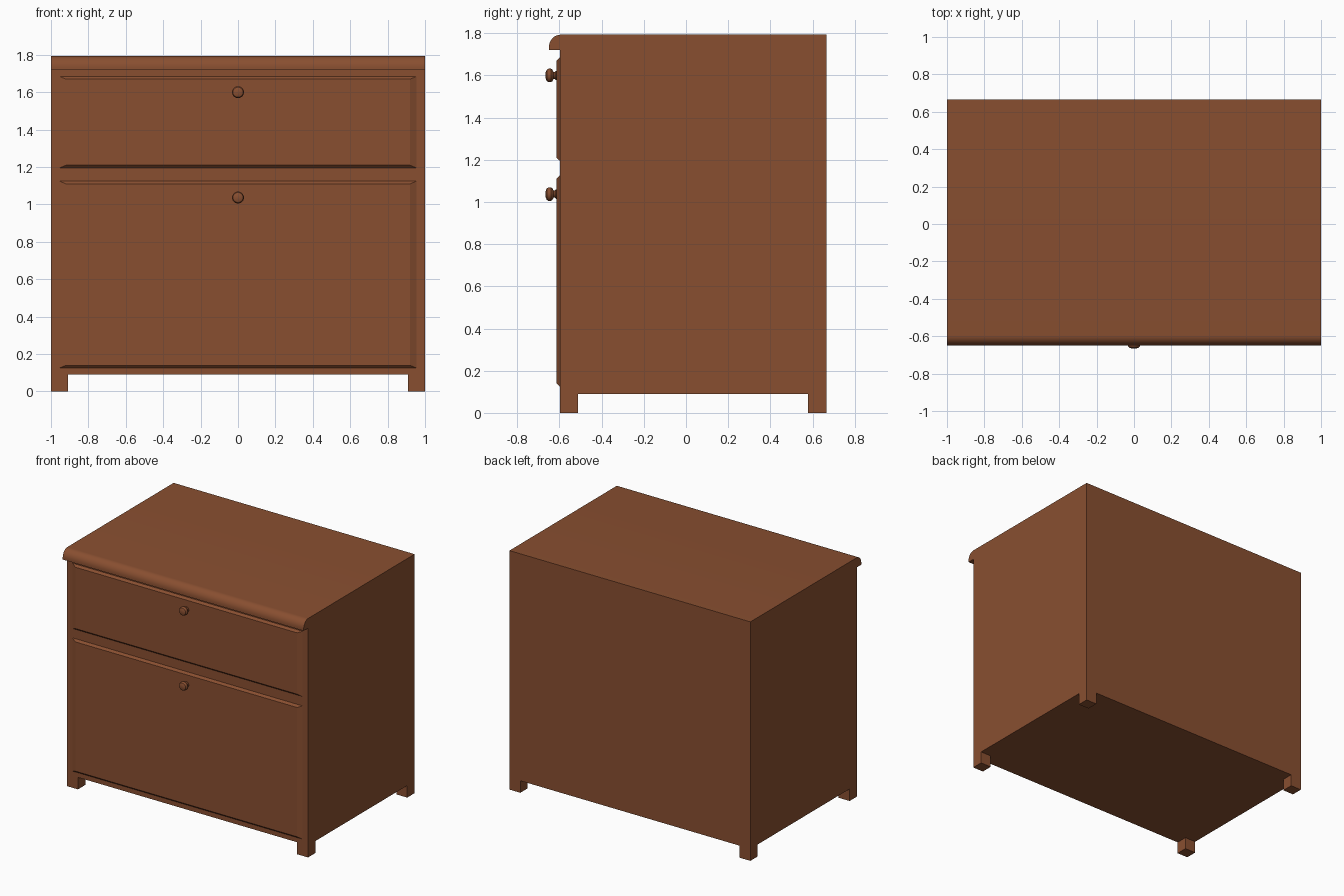
import bpy, bmesh, math

if "Cube" in bpy.data.objects:
    bpy.data.objects.remove(bpy.data.objects["Cube"])

wood = bpy.data.materials.new("brown wood")
wood.diffuse_color = (0.25, 0.078, 0.03, 1)
wood.use_nodes = True
wood.node_tree.nodes["Principled BSDF"].inputs["Base Color"].default_value = wood.diffuse_color

FRONT, BACK, TOP, FOOT = -0.598, 0.665, 1.793, 0.09


def make(name, verts, faces, smooth=True):
    mesh = bpy.data.meshes.new(name)
    mesh.from_pydata(verts, [], faces)
    bm = bmesh.new()
    bm.from_mesh(mesh)
    bmesh.ops.recalc_face_normals(bm, faces=bm.faces)
    bm.to_mesh(mesh)
    bm.free()
    mesh.materials.append(wood)
    ob = bpy.data.objects.new(name, mesh)
    bpy.context.collection.objects.link(ob)
    if smooth:
        bpy.ops.object.select_all(action='DESELECT')
        ob.select_set(True)
        bpy.context.view_layer.objects.active = ob
        bpy.ops.object.shade_smooth_by_angle(angle=math.radians(30))
    return ob


def bridge(name, a, b, smooth=True):
    """Solid between two matching outlines."""
    n = len(a)
    sides = [(i, (i + 1) % n, n + (i + 1) % n, n + i) for i in range(n)]
    return make(name, a + b, [tuple(range(n)), tuple(range(n, 2 * n))] + sides, smooth)


def rect(x0, x1, z0, z1, y):
    return [(x0, y, z0), (x1, y, z0), (x1, y, z1), (x0, y, z1)]


# cabinet body with rounded overhanging front lip, extruded along x
profile = [(BACK, FOOT), (FRONT, FOOT), (FRONT, 1.72), (-0.65, 1.72)]
for i in range(9):
    t = math.radians(90 * i / 8)
    profile.append((-0.595 - 0.055 * math.cos(t), 1.733 + 0.06 * math.sin(t)))
profile.append((BACK, TOP))
bridge("cabinet_body", [(-1, y, z) for y, z in profile], [(1, y, z) for y, z in profile])

# four square feet
for sx, side in ((-1, "left"), (1, "right")):
    for y0, y1, end in ((FRONT, FRONT + 0.087, "front"), (BACK - 0.087, BACK, "back")):
        xs = sorted((sx, sx * 0.91))
        bridge(f"{end}_{side}_foot", rect(*xs, 0, FOOT, y0), rect(*xs, 0, FOOT, y1), False)

# bevelled fronts, each with a turned knob
knob = [(0.022, -0.605), (0.022, -0.617), (0.017, -0.622), (0.017, -0.628), (0.028, -0.634),
        (0.032, -0.640), (0.032, -0.652), (0.027, -0.660), (0.015, -0.665)]
N = 20
for part, z0, z1, kz in (("drawer", 1.195, 1.685, 1.60), ("door", 0.125, 1.125, 1.037)):
    bridge(part + "_front", rect(-0.955, 0.955, z0, z1, FRONT),
           rect(-0.92, 0.92, z0 + 0.015, z1 - 0.015, -0.614), False)
    verts = [(r * math.cos(2 * math.pi * i / N), y, kz + r * math.sin(2 * math.pi * i / N))
             for r, y in knob for i in range(N)]
    faces = [(k * N + i, k * N + (i + 1) % N, (k + 1) * N + (i + 1) % N, (k + 1) * N + i)
             for k in range(len(knob) - 1) for i in range(N)]
    last = (len(knob) - 1) * N
    faces += [tuple(range(N)), tuple(range(last, last + N))]
    make(part + "_knob", verts, faces)
